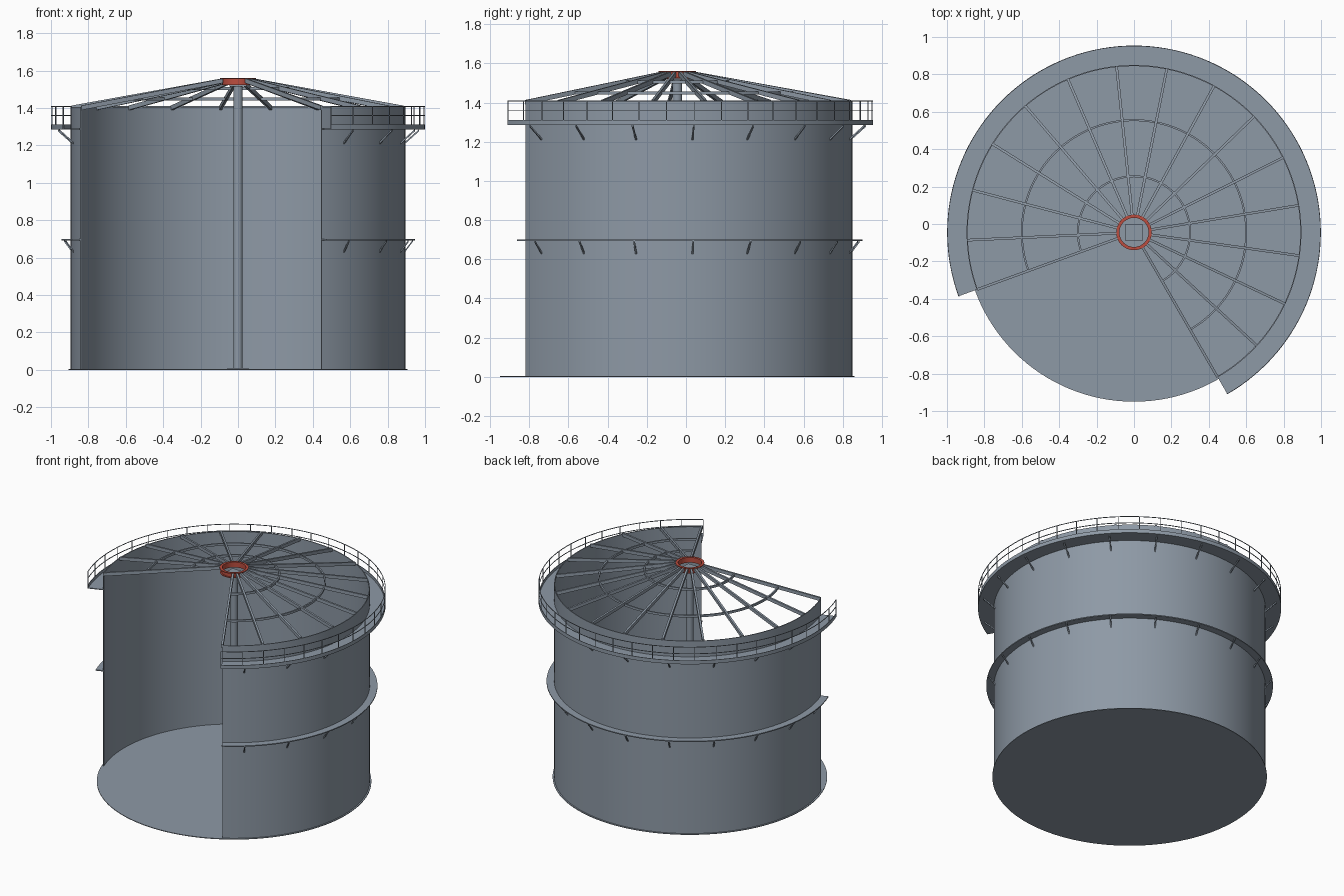
import bpy, bmesh, math
from mathutils import Vector

if "Cube" in bpy.data.objects:
    bpy.data.objects.remove(bpy.data.objects["Cube"])

CY = -0.045                                   # tank axis sits at (0, CY)
A0, A1 = math.radians(-60), math.radians(200)  # open wedge at the front


def material(name, rgb):
    m = bpy.data.materials.new(name)
    m.diffuse_color = (*rgb, 1)
    m.use_nodes = True
    m.node_tree.nodes["Principled BSDF"].inputs["Base Color"].default_value = m.diffuse_color
    return m


STEEL = material("grey steel", (0.27, 0.32, 0.38))
RED = material("red paint", (0.50, 0.075, 0.05))


def polar(r, a, z):
    return Vector((r * math.cos(a), CY + r * math.sin(a), z))


def finish(name, bm, mat, smooth=True):
    bmesh.ops.recalc_face_normals(bm, faces=bm.faces)
    me = bpy.data.meshes.new(name)
    bm.to_mesh(me)
    bm.free()
    me.materials.append(mat)
    ob = bpy.data.objects.new(name, me)
    bpy.context.collection.objects.link(ob)
    if smooth:
        bpy.ops.object.select_all(action='DESELECT')
        ob.select_set(True)
        bpy.context.view_layer.objects.active = ob
        bpy.ops.object.shade_smooth_by_angle(angle=math.radians(30))
    return ob


def sweep(name, profile, a0=A0, a1=A1, n=104, mat=STEEL, full=False):
    """Turn a closed (radius, height) profile around the tank axis."""
    bm = bmesh.new()
    if full:
        a0, a1 = 0, math.tau
    count = n if full else n + 1
    rows = [[bm.verts.new(polar(r, a0 + (a1 - a0) * i / n, z)) for r, z in profile]
            for i in range(count)]
    k = len(profile)
    for i in range(n):
        p, q = rows[i], rows[(i + 1) % count]
        for j in range(k):
            bm.faces.new((p[j], q[j], q[(j + 1) % k], p[(j + 1) % k]))
    if not full:
        bm.faces.new(rows[0])
        bm.faces.new(rows[-1])
    return finish(name, bm, mat)


def rect(r0, r1, z0, z1):
    return [(r0, z0), (r1, z0), (r1, z1), (r0, z1)]


def beam(bm, a, p0, p1, width, depth):
    """Add a bar in the radial plane at angle a, hanging below the line p0-p1."""
    side = Vector((-math.sin(a), math.cos(a), 0)) * width / 2
    ends = []
    for r, z in (p0, p1):
        top, low = polar(r, a, z), polar(r, a, z - depth)
        ends.append([bm.verts.new(v) for v in (top - side, top + side, low + side, low - side)])
    s, e = ends
    bm.faces.new(s)
    bm.faces.new(e)
    for j in range(4):
        bm.faces.new((s[j], s[(j + 1) % 4], e[(j + 1) % 4], e[j]))


def cylinder(name, r, z0, z1, n):
    bm = bmesh.new()
    bmesh.ops.create_cone(bm, cap_ends=True, segments=n, radius1=r, radius2=r, depth=z1 - z0)
    bmesh.ops.translate(bm, verts=bm.verts, vec=(0, CY, (z0 + z1) / 2))
    return finish(name, bm, STEEL)


def plate(name, half, z0, z1):
    bm = bmesh.new()
    bmesh.ops.create_cube(bm, size=1)
    bmesh.ops.scale(bm, verts=bm.verts, vec=(2 * half, 2 * half, z1 - z0))
    bmesh.ops.translate(bm, verts=bm.verts, vec=(0, CY, (z0 + z1) / 2))
    return finish(name, bm, STEEL, False)


# Floor and cut-open shell
cylinder("floor", 0.905, 0, 0.005, 128)
sweep("shell", rect(0.889, 0.895, 0.005, 1.405))

# Centre column with base and cap plates
plate("column_base", 0.055, 0.005, 0.011)
cylinder("column", 0.025, 0.011, 1.515, 32)
plate("column_cap", 0.045, 1.515, 1.523)

# Red compression ring: web with top and bottom flanges
sweep("crown_ring", [(0.078, 1.522), (0.092, 1.522), (0.092, 1.527), (0.083, 1.527),
                     (0.083, 1.555), (0.095, 1.555), (0.095, 1.56), (0.078, 1.56)],
      n=48, mat=RED, full=True)

# Roof rafters
bm = bmesh.new()
for i in range(16):
    a = A0 + (A1 - A0) * i / 15
    beam(bm, a, (0.087, 1.558), (0.892, 1.413), 0.014, 0.024)
finish("rafters", bm, STEEL, False)

# Ring purlins between the rafters
for name, r, z in (("inner_purlin", 0.30, 1.497), ("outer_purlin", 0.60, 1.441)):
    sweep(name, rect(r - 0.005, r + 0.005, z, z + 0.016))

# Upper walkway, toe board and handrails
sweep("walkway", rect(0.895, 0.998, 1.284, 1.290))
sweep("toe_board", rect(0.995, 0.999, 1.284, 1.311))
for name, z in (("top_rail", 1.406), ("middle_rail", 1.358)):
    sweep(name, rect(0.995, 0.999, z, z + 0.004))
bm = bmesh.new()
for i in range(33):
    a = A0 + (A1 - A0) * i / 32
    beam(bm, a, (0.9945, 1.408), (0.9985, 1.408), 0.004, 0.12)
finish("rail_posts", bm, STEEL, False)

# Lower stiffening girder
sweep("wind_girder", rect(0.895, 0.945, 0.693, 0.700))

# Diagonal brackets under both rings
for name, top_r, top_z, drop in (("walkway_brackets", 0.972, 1.286, 0.07),
                                 ("girder_brackets", 0.938, 0.695, 0.06)):
    bm = bmesh.new()
    for i in range(14):
        a = A0 + (A1 - A0) * (i + 0.5) / 14
        beam(bm, a, (top_r, top_z), (0.893, top_z - drop), 0.008, 0.010)
    finish(name, bm, STEEL, False)
